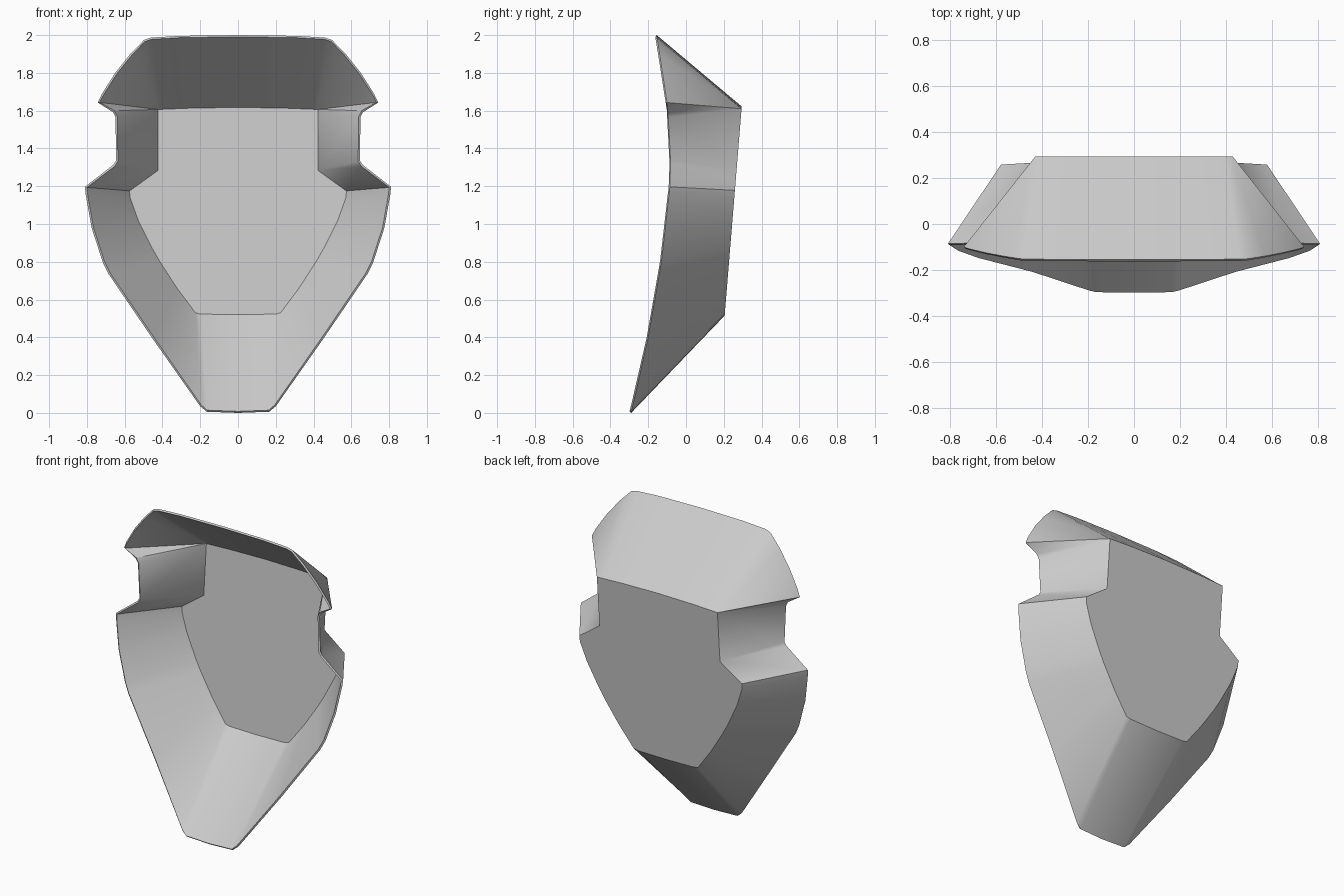
import bpy
import bmesh

cube = bpy.data.objects.get("Cube")
if cube:
    bpy.data.objects.remove(cube, do_unlink=True)

# Grey material
grey = bpy.data.materials.new("plain_grey")
grey.use_nodes = True
colour = (0.6, 0.6, 0.6, 1)
grey.diffuse_color = colour
grey.node_tree.nodes["Principled BSDF"].inputs["Base Color"].default_value = colour

# Half outline, top centre to bottom centre: rim (x, z) joined to back edge (x, z)
corner = (0.43, 1.61)
notch = (0.43, 1.285)
half = [
    ((0, 2.0), (0, 1.622)),
    ((0.3, 1.996), (0.25, 1.618)),
    ((0.46, 1.987), (0.4, 1.612)),
    ((0.497, 1.975), corner),
    ((0.57, 1.9), corner),
    ((0.65, 1.8), corner),
    ((0.72, 1.69), corner),
    ((0.742, 1.643), corner),
    ((0.662, 1.592), corner),
    ((0.648, 1.565), corner),
    ((0.646, 1.335), notch),
    ((0.66, 1.313), notch),
    ((0.81, 1.197), (0.58, 1.178)),
    ((0.807, 1.16), (0.578, 1.14)),
    ((0.775, 0.98), (0.535, 1.02)),
    ((0.715, 0.795), (0.46, 0.87)),
    ((0.685, 0.735), (0.42, 0.8)),
    ((0.45, 0.39), (0.33, 0.66)),
    ((0.2, 0.035), (0.23, 0.525)),
    ((0.165, 0.006), (0.2, 0.518)),
    ((0, 0), (0, 0.515)),
]
outline = half + [((-r[0], r[1]), (-b[0], b[1])) for r, b in half[-2:0:-1]]

# The rim bows along the height; the back lies on a tilted plane
bow = [(0, -0.29), (0.4, -0.2), (0.8, -0.13), (1.2, -0.085),
       (1.4, -0.08), (1.64, -0.1), (2, -0.155)]


def rim_y(z):
    for (z0, y0), (z1, y1) in zip(bow, bow[1:]):
        if z <= z1:
            return y0 + (y1 - y0) * (z - z0) / (z1 - z0)
    return bow[-1][1]


def back_y(z):
    return 0.205 + 0.0818 * (z - 0.52)


# Flared wall and back plate
bm = bmesh.new()
rim = [bm.verts.new((x, rim_y(z), z)) for (x, z), _ in outline]
back, made = [], {}
for _, (x, z) in outline:
    if (x, z) not in made:
        made[(x, z)] = bm.verts.new((x, back_y(z), z))
    back.append(made[(x, z)])
for i in range(len(rim)):
    j = (i + 1) % len(rim)
    if back[i] is back[j]:
        bm.faces.new((rim[i], rim[j], back[i]))
    else:
        bm.faces.new((rim[i], rim[j], back[j], back[i]))
plate = bm.faces.new(list(made.values()))
bmesh.ops.recalc_face_normals(bm, faces=bm.faces)
bm.normal_update()
if plate.normal.y < 0:
    bmesh.ops.reverse_faces(bm, faces=bm.faces)

mesh = bpy.data.meshes.new("faceplate_shell")
bm.to_mesh(mesh)
bm.free()
shell = bpy.data.objects.new("faceplate_shell", mesh)
bpy.context.collection.objects.link(shell)
mesh.materials.append(grey)

# Thin sheet thickness, kept inside the outline
solid = shell.modifiers.new("thickness", "SOLIDIFY")
solid.thickness = 0.012
solid.offset = -1
bpy.ops.object.select_all(action="DESELECT")
shell.select_set(True)
bpy.context.view_layer.objects.active = shell
bpy.ops.object.modifier_apply(modifier=solid.name)
bpy.ops.object.shade_smooth_by_angle()
